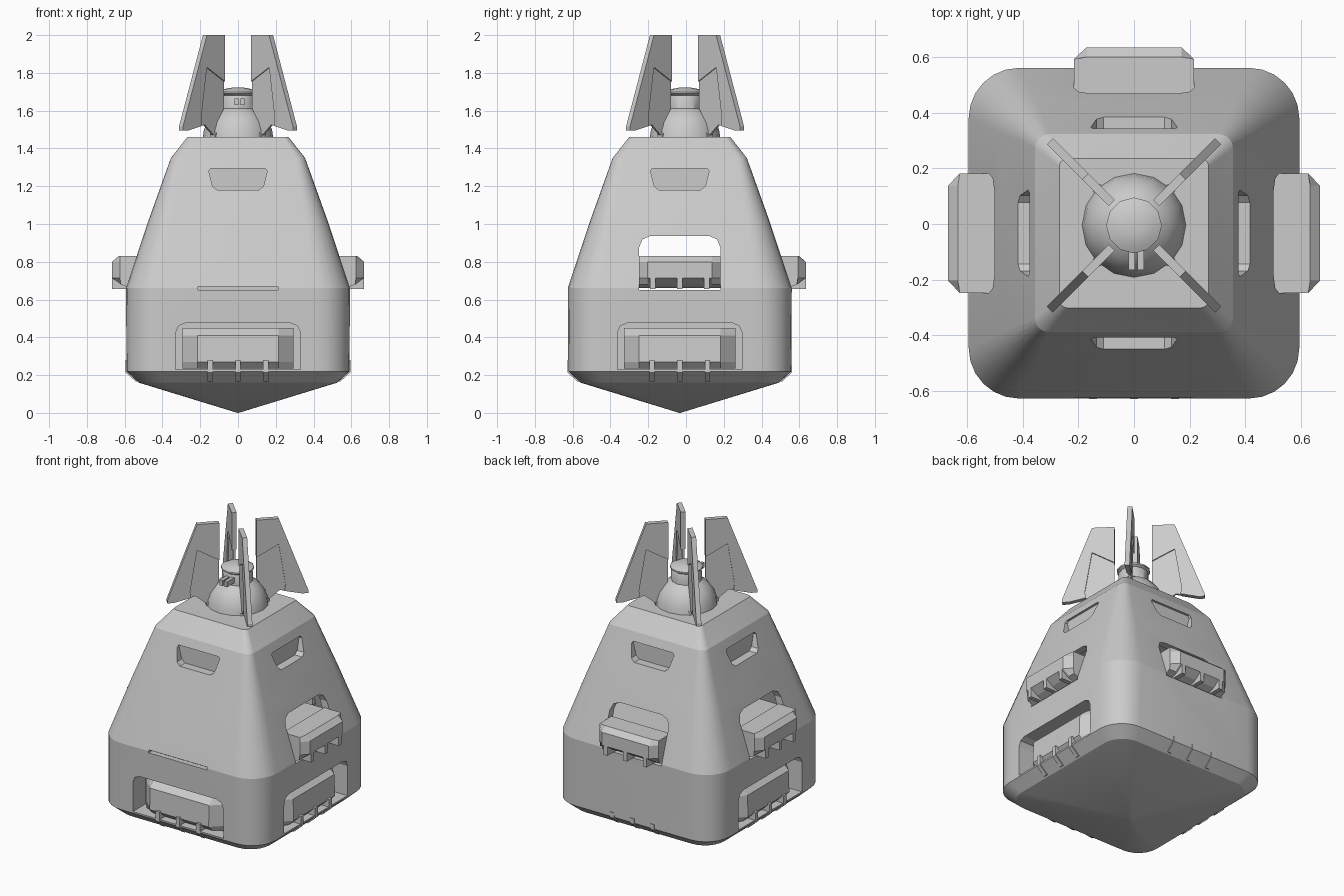
import bpy, bmesh, math
from mathutils import Matrix, Vector

if "Cube" in bpy.data.objects:
    bpy.data.objects.remove(bpy.data.objects["Cube"])

grey = bpy.data.materials.new("light_grey")
grey.use_nodes = True
grey.diffuse_color = (0.6, 0.6, 0.6, 1)
grey.node_tree.nodes["Principled BSDF"].inputs["Base Color"].default_value = (0.6, 0.6, 0.6, 1)

CENTRE_Y = -0.033   # middle of the hull
TOP_Y = -0.005      # middle of the dome and fins
FRONT, RIGHT_X, BACK, LEFT_X = range(4)


def loft(name, rings, matrix=Matrix()):
    """Skin a list of equal-length rings and cap both ends."""
    bm = bmesh.new()
    rows = [[bm.verts.new(matrix @ Vector(p)) for p in ring] for ring in rings]
    n = len(rows[0])
    for a, b in zip(rows, rows[1:]):
        for i in range(n):
            j = (i + 1) % n
            bm.faces.new((a[i], a[j], b[j], b[i]))
    bm.faces.new(rows[0])
    bm.faces.new(rows[-1])
    bmesh.ops.recalc_face_normals(bm, faces=bm.faces)
    mesh = bpy.data.meshes.new(name)
    bm.to_mesh(mesh)
    bm.free()
    mesh.materials.append(grey)
    obj = bpy.data.objects.new(name, mesh)
    bpy.context.collection.objects.link(obj)
    return obj


def activate(obj):
    bpy.ops.object.select_all(action='DESELECT')
    obj.select_set(True)
    bpy.context.view_layer.objects.active = obj


def smooth(obj, angle=30):
    activate(obj)
    bpy.ops.object.shade_smooth_by_angle(angle=math.radians(angle))


def cut(obj, cutter):
    activate(obj)
    mod = obj.modifiers.new("cut", 'BOOLEAN')
    mod.operation = 'DIFFERENCE'
    mod.solver = 'EXACT'
    mod.object = cutter
    bpy.ops.object.modifier_apply(modifier=mod.name)
    bpy.data.objects.remove(cutter)


def side(k):
    """Local frame of a hull side: x along it, -y outward."""
    return Matrix.Translation((0, CENTRE_Y, 0)) @ Matrix.Rotation(k * math.pi / 2, 4, 'Z')


def prism(name, outline, d0, d1, k):
    """Extrude an outline (along, height) outward from d0 to d1 on side k."""
    return loft(name, [[(u, -d, z) for u, z in outline] for d in (d0, d1)], side(k))


def rect(u, w, z0, z1):
    return [(u - w, z0), (u + w, z0), (u + w, z1), (u - w, z1)]


def arch(w, z0, z1, c):
    """Opening with cut upper corners."""
    return [(-w, z0), (w, z0), (w, z1 - c), (w - c * .3, z1 - c * .3), (w - c, z1),
            (-w + c, z1), (-w + c * .3, z1 - c * .3), (-w, z1 - c)]


def square_ring(h, r, z):
    """Square section with rounded corners."""
    pts = []
    for q in range(4):
        mid = Vector((h - r, h - r)) @ Matrix.Rotation(-q * math.pi / 2, 2)
        for s in range(7):
            a = q * math.pi / 2 + s * math.pi / 12
            pts.append((mid.x + r * math.cos(a), mid.y + r * math.sin(a) + CENTRE_Y, z))
    return pts


# Hull: pointed base, upright skirt, tapering walls, small flat roof
HULL = [(.003, .001, 0), (.525, .14, .16), (.59, .17, .22), (.593, .18, .66),
        (.476, .12, 1.013), (.355, .05, 1.35), (.268, .03, 1.46)]
hull = loft("hull", [square_ring(*row) for row in HULL])

# Inner room, doorways, lower bays, vents and the closed door's slit
cut(hull, loft("room", [square_ring(.54, .16, .64), square_ring(.45, .1, .95)]))
for k in (RIGHT_X, BACK, LEFT_X):
    cut(hull, prism("doorway", arch(.215, .65, .937, .06), .4, .8, k))
for k in (FRONT, RIGHT_X, LEFT_X):
    cut(hull, prism("bay", arch(.33, .23, .475, .05), .46, .8, k))
for k in range(4):
    vent = [(-.11, 1.18), (.11, 1.18), (.135, 1.2), (.155, 1.28),
            (.145, 1.295), (-.145, 1.295), (-.155, 1.28), (-.135, 1.2)]
    cut(hull, prism("vent", vent, .36, .7, k))
cut(hull, prism("slit", rect(0, .213, .65, .668), .56, .7, FRONT))
smooth(hull, 17)


def hatch(name, profile, width, taper, k):
    """Chunky door: a side profile swept along the wall, ends tapering in."""
    inner = min(d for d, z in profile)
    low, high = min(z for d, z in profile), max(z for d, z in profile)
    rings = []
    for u, s in ((-width, .55), (-width + taper, 1), (width - taper, 1), (width, .55)):
        mid = (low + high) / 2
        rings.append([(u, -(inner + (d - inner) * (s if d > .6 * inner + .25 else 1)),
                       mid + (z - mid) * (.85 + .15 * s)) for d, z in profile])
    return loft(name, rings, side(k))


# Open doors folded out of the doorways, with three hinges each
DOOR = [(.5, .66), (.5, .83), (.632, .83), (.667, .8), (.667, .715), (.62, .68), (.57, .66)]
LOWER = [(.44, .235), (.44, .45), (.53, .45), (.575, .41), (.58, .27), (.545, .235)]
NAMES = ("front", "left", "back", "right")
for k in (RIGHT_X, BACK, LEFT_X):
    rings = []
    for u, reach in ((-.215, .625), (-.17, .667), (.17, .667), (.215, .625)):
        rings.append([(u, -min(d, reach), z) for d, z in DOOR])
    loft(NAMES[k] + "_upper_door", rings, side(k))
    for i in (-1, 0, 1):
        prism(f"{NAMES[k]}_upper_hinge_{i + 2}", rect(i * .143, .014, .655, .72), .56, .667, k)

# Lower doors set in their bays
for k in (FRONT, RIGHT_X, LEFT_X):
    rings = []
    for u, reach in ((-.295, .5), (-.215, .58), (.215, .58), (.295, .5)):
        rings.append([(u, -min(d, reach), z) for d, z in LOWER])
    loft(NAMES[k] + "_lower_door", rings, side(k))

# Lower hinges wrapped around the rim on every side
for k in range(4):
    top = .25 if k == BACK else .28
    shape = [(.5, .18), (.54, .165), (.595, .215), (.595, top), (.55, top)]
    for i in (-1, 0, 1):
        rings = [[(i * .147 + e, -d, z) for d, z in shape] for e in (-.014, .014)]
        loft(f"{NAMES[k]}_lower_hinge_{i + 2}", rings, side(k))


# Dome and capped turret
def turned(name, profile, sides):
    rings = [[(r * math.cos(i * math.tau / sides), TOP_Y + r * math.sin(i * math.tau / sides), z)
              for i in range(sides)] for r, z in profile]
    smooth(loft(name, rings))


turned("dome", [(.187, 1.455), (.18, 1.5), (.158, 1.55), (.125, 1.59), (.09, 1.612)], 16)
turned("turret", [(.092, 1.6), (.092, 1.67), (.08, 1.692)], 12)
turned("turret_cap", [(.085, 1.68), (.1, 1.69), (.1, 1.7), (.07, 1.715), (.03, 1.722)], 12)

# Twin prongs on the turret front
for i, u in enumerate((-.008, .024)):
    prism(f"prong_{i + 1}", rect(u, .011, 1.63, 1.665), .04, .132, FRONT)

# Diagonal fins: thin web with a thicker frame around the sunken panel
WEB = [(.08, 2), (.175, 2), (.302, 1.515), (.302, 1.495), (.275, 1.495),
       (.18, 1.525), (.125, 1.46), (.1, 1.47), (.12, 1.53), (.08, 1.61)]
FRAME = [(.08, 2), (.175, 2), (.302, 1.515), (.302, 1.495), (.275, 1.495),
         (.2, 1.52), (.205, 1.56), (.175, 1.83), (.08, 1.755)]
for k in range(4):
    turn = Matrix.Translation((0, TOP_Y, 0)) @ Matrix.Rotation(math.pi / 4 + k * math.pi / 2, 4, 'Z')
    for part, outline, half in (("web", WEB, .007), ("frame", FRAME, .015)):
        loft(f"fin_{part}_{k + 1}",
             [[(x * math.sqrt(2), t, z) for x, z in outline] for t in (-half, half)], turn)
    foot = [(.12, 1.455), (.19, 1.455), (.19, 1.475), (.13, 1.53)]
    loft(f"fin_foot_{k + 1}", [[(x, t, z) for x, z in foot] for t in (-.018, .018)], turn)
